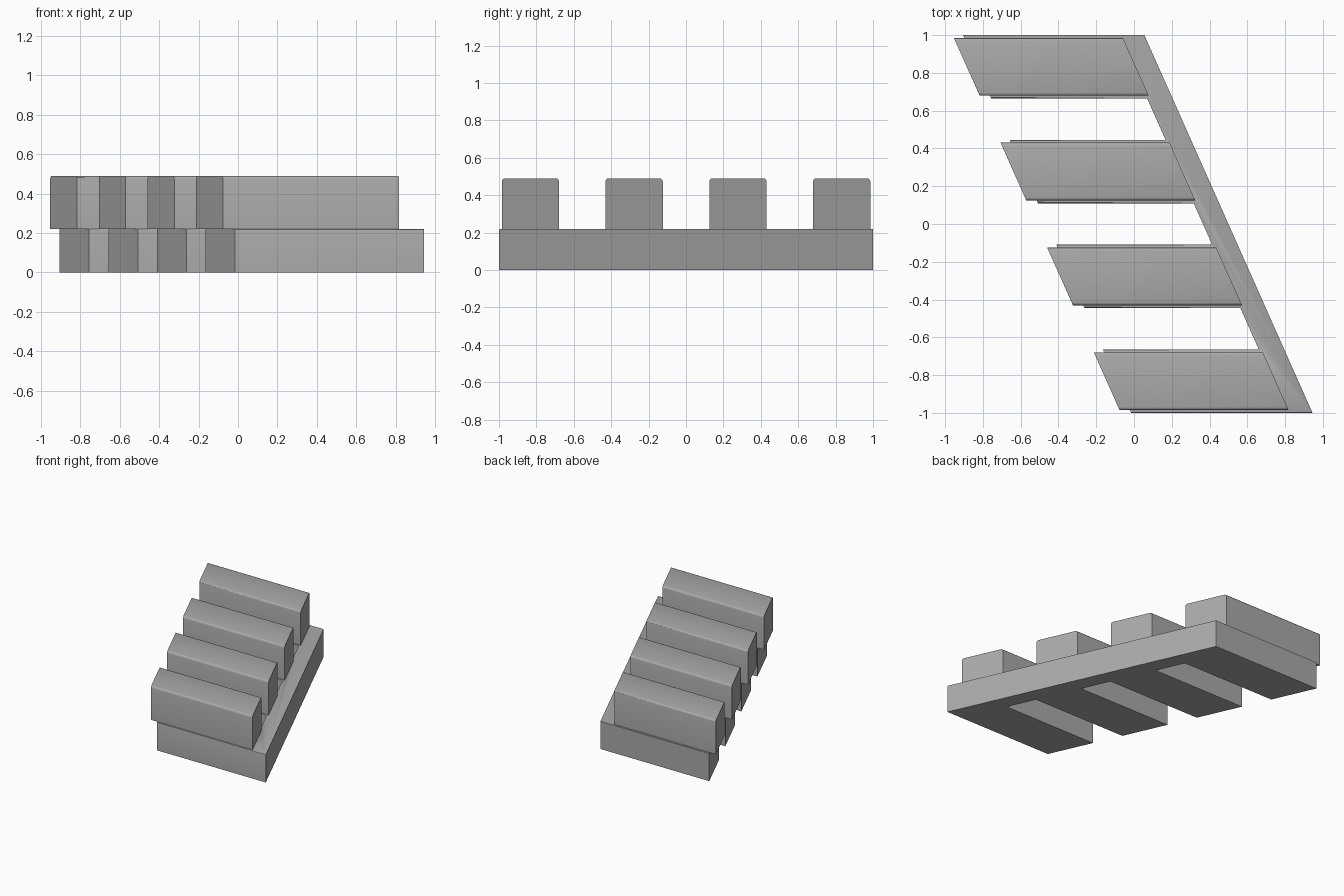
import bpy
import bmesh

cube = bpy.data.objects.get("Cube")
if cube:
    bpy.data.objects.remove(cube, do_unlink=True)

SLOPE = 0.445     # sideways slant of the whole comb
BASE_TOP = 0.22
TOP = 0.49

grey = bpy.data.materials.new("plain grey")
grey.use_nodes = True
colour = (0.4, 0.4, 0.4, 1)
grey.diffuse_color = colour
grey.node_tree.nodes["Principled BSDF"].inputs["Base Color"].default_value = colour


def slanted_prism(name, outline, z0, z1, bevel):
    """Extrude an outline, round its long top edges, then slant it."""
    bm = bmesh.new()
    face = bm.faces.new([bm.verts.new((u, y, z0)) for u, y in outline])
    ext = bmesh.ops.extrude_face_region(bm, geom=[face])
    top = [v for v in ext["geom"] if isinstance(v, bmesh.types.BMVert)]
    bmesh.ops.translate(bm, verts=top, vec=(0, 0, z1 - z0))
    bmesh.ops.recalc_face_normals(bm, faces=bm.faces)
    edges = [e for e in bm.edges
             if all(v.co.z > z1 - 1e-4 for v in e.verts)
             and abs(e.verts[0].co.y - e.verts[1].co.y) < 1e-4]
    bmesh.ops.bevel(bm, geom=edges, offset=bevel, segments=3,
                    profile=0.5, affect="EDGES")
    for v in bm.verts:
        v.co.x -= SLOPE * v.co.y
    bmesh.ops.recalc_face_normals(bm, faces=bm.faces)
    mesh = bpy.data.meshes.new(name)
    bm.to_mesh(mesh)
    bm.free()
    mesh.materials.append(grey)
    obj = bpy.data.objects.new(name, mesh)
    bpy.context.collection.objects.link(obj)
    bpy.ops.object.select_all(action="DESELECT")
    obj.select_set(True)
    bpy.context.view_layer.objects.active = obj
    bpy.ops.object.shade_smooth_by_angle()


# Comb-shaped base: a spine on the left side with four fingers
centres = [-0.832 + 0.5547 * i for i in range(4)]
outline = [(0.5, 1), (0.5, -1)]
for c in centres:
    y0, y1 = c - 0.168, c + 0.168
    finger = [(0.365, y0), (-0.46, y0), (-0.46, y1), (0.365, y1)]
    outline += finger
outline = [p for p in outline if not (p[0] == 0.365 and abs(p[1]) > 0.99)]
slanted_prism("comb_base", outline, 0, BASE_TOP, 0.006)

# Raised block on each finger
for i, c in enumerate(centres):
    y0, y1 = c - 0.153, c + 0.153
    block = [(-0.515, y0), (0.38, y0), (0.38, y1), (-0.515, y1)]
    slanted_prism(f"raised_block_{i + 1}", block, BASE_TOP, TOP, 0.016)
